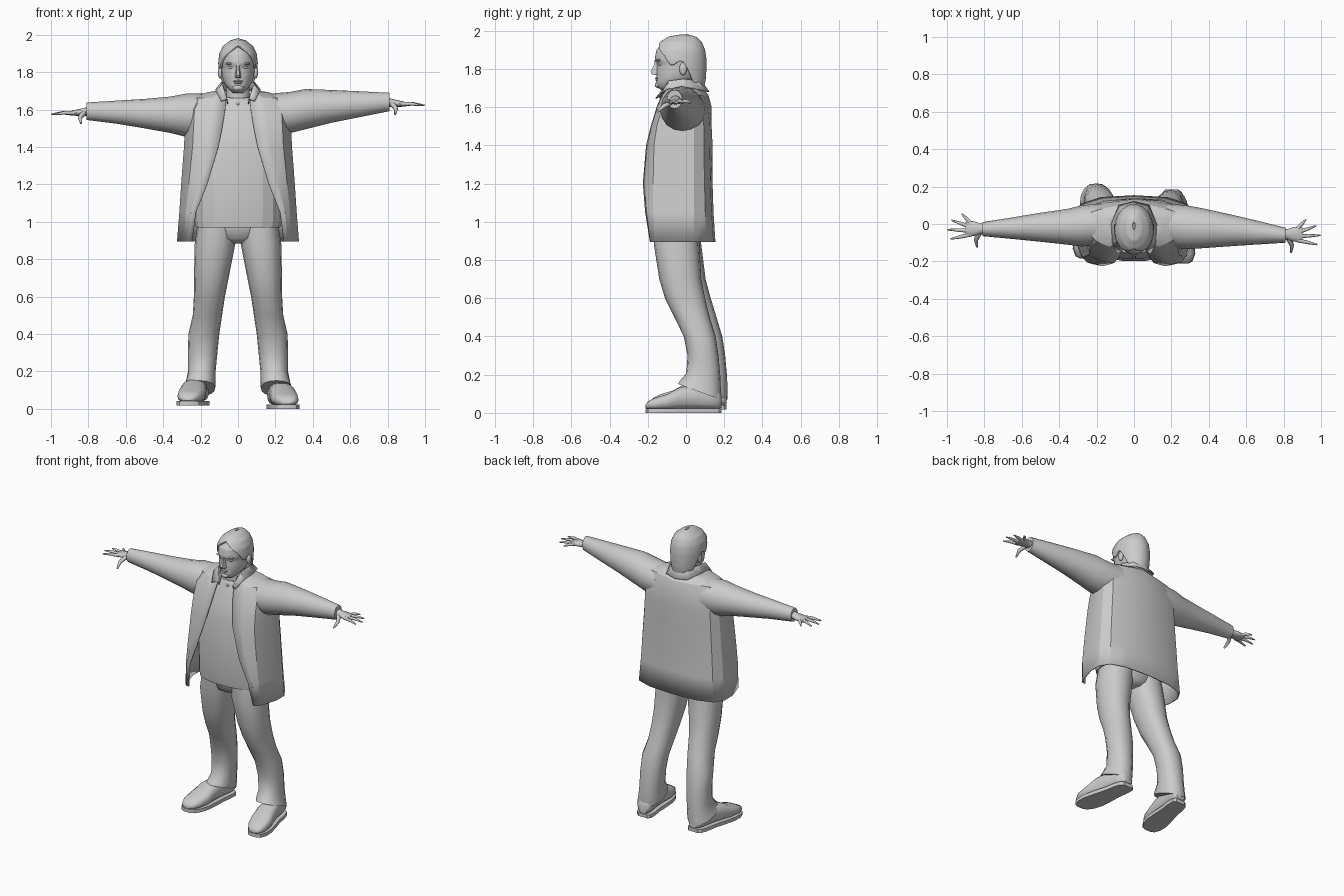
import bpy, bmesh, math
from mathutils import Vector

if "Cube" in bpy.data.objects:
    bpy.data.objects.remove(bpy.data.objects["Cube"])

GREY = bpy.data.materials.new("plain_grey")
GREY.diffuse_color = (0.6, 0.6, 0.6, 1)
GREY.use_nodes = True
GREY.node_tree.nodes["Principled BSDF"].inputs["Base Color"].default_value = GREY.diffuse_color


def grid(name, rows, closed=True, caps=True, angle=40, thick=0):
    """Skin a list of point rows with quads."""
    bm = bmesh.new()
    vr = [[bm.verts.new(p) for p in r] for r in rows]
    n = len(rows[0])
    for a, b in zip(vr, vr[1:]):
        for i in range(n if closed else n - 1):
            j = (i + 1) % n
            bm.faces.new((a[i], a[j], b[j], b[i]))
    if closed and caps:
        bm.faces.new(vr[0])
        bm.faces.new(vr[-1])
    bmesh.ops.remove_doubles(bm, verts=bm.verts, dist=0.0002)
    bmesh.ops.recalc_face_normals(bm, faces=bm.faces)
    me = bpy.data.meshes.new(name)
    bm.to_mesh(me)
    bm.free()
    me.materials.append(GREY)
    ob = bpy.data.objects.new(name, me)
    bpy.context.collection.objects.link(ob)
    bpy.ops.object.select_all(action='DESELECT')
    ob.select_set(True)
    bpy.context.view_layer.objects.active = ob
    bpy.ops.object.shade_smooth_by_angle(angle=math.radians(angle))
    if thick:
        m = ob.modifiers.new("thickness", 'SOLIDIFY')
        m.thickness, m.offset = thick, 0
    return ob


def oval(a0, a1, b0, b1, n=16, e=1.0):
    """Rounded outline inside a rectangle; e < 1 makes it boxier."""
    f = lambda v: math.copysign(abs(v) ** e, v)
    return [((a0 + a1) / 2 + (a1 - a0) / 2 * f(math.cos(t)), (b0 + b1) / 2 + (b1 - b0) / 2 * f(math.sin(t)))
            for t in (2 * math.pi * i / n for i in range(n))]


def tube(name, pts, radii, n=8):
    """Tapered tube through points."""
    pts, rows = [Vector(p) for p in pts], []
    for i, p in enumerate(pts):
        d = (pts[min(i + 1, len(pts) - 1)] - pts[max(i - 1, 0)]).normalized()
        u = d.cross(Vector((0, 0.1, 1))).normalized()
        w = d.cross(u)
        rows.append([p + radii[i] * (u * x + w * y) for x, y in oval(-1, 1, -1, 1, n)])
    return grid(name, rows, angle=50)


def lerp(table, v):
    """Interpolate rows keyed by their first value, in rising order."""
    for a, b in zip(table, table[1:]):
        if v <= b[0]:
            k = max(0, (v - a[0]) / (b[0] - a[0]))
            return [p + (q - p) * k for p, q in zip(a[1:], b[1:])]
    return list(table[-1][1:])


def skull(name, table, low, top, n=48, m=24, caps=True):
    """Head shell: table of z, half width, front y, back y; low(angle) is its lower edge."""
    rows = []
    for j in range(m + 1):
        row = []
        for i in range(n):
            t = 2 * math.pi * i / n
            z = top - (top - low(math.degrees(min(t, 2 * math.pi - t)))) * (j / m) ** 1.5
            rx, f, b = lerp(table, z)
            mid = (f + b) / 2
            row.append((rx * math.sin(t), mid - (b - f) / 2 * math.cos(t), z))
        rows.append(row)
    return grid(name, rows, caps=caps, angle=60)


def mirrored(half):
    """Row from its right half, ending on the centre line at x = 0."""
    return half + [(-x, y, z) for x, y, z in reversed(half[:-1])]


# Head, hair and face
skull("head", [(1.69, .03, -.13, -.03), (1.705, .046, -.155, 0), (1.73, .066, -.158, .03), (1.745, .076, -.153, .05),
               (1.78, .086, -.155, .08), (1.825, .089, -.15, .09), (1.845, .092, -.165, .09), (1.9, .09, -.155, .085),
               (1.94, .07, -.12, .07), (1.965, .02, -.06, .03)], lambda a: 1.69, 1.965)
hairline = [(0, 1.945), (15, 1.93), (35, 1.905), (55, 1.865), (70, 1.81), (80, 1.83), (95, 1.845),
            (108, 1.79), (120, 1.71), (140, 1.68), (180, 1.67)]
hair = skull("hair", [(1.67, .06, -.08, .085), (1.7, .08, -.1, .095), (1.75, .096, -.14, .104), (1.8, .103, -.16, .107),
                      (1.85, .106, -.17, .107), (1.9, .1, -.166, .1), (1.94, .08, -.138, .083), (1.97, .042, -.09, .052),
                      (1.98, .008, -.03, .01)], lambda a: lerp(hairline, a)[0], 1.98, caps=False)
m = hair.modifiers.new("thickness", 'SOLIDIFY')
m.thickness, m.offset = .012, -1
grid("nose", [[(x * w, y, z) for x, y in ((-1, -.14), (-.45, f), (.45, f), (1, -.14))] for z, w, f in
              ((1.85, .01, -.163), (1.82, .012, -.168), (1.785, .019, -.185), (1.772, .02, -.178), (1.768, .016, -.15))])


def ball(name, c, r, n=12):
    rows = [[(c[0] + r[0] * math.sin(p) * x, c[1] + r[1] * math.sin(p) * y, c[2] + r[2] * math.cos(p))
             for x, y in oval(-1, 1, -1, 1, n)] for p in (math.pi * k / 8 for k in range(9))]
    return grid(name, rows, caps=False, angle=60)


ball("upper_lip", (0, -.15, 1.752), (.026, .012, .006))
ball("lower_lip", (0, -.15, 1.742), (.022, .011, .006))
ball("chin", (0, -.145, 1.716), (.03, .018, .016))
for s, side in ((1, "right"), (-1, "left")):
    ball(side + "_eye", (s * .036, -.132, 1.826), (.016, .014, .009))
    ball(side + "_brow", (s * .038, -.143, 1.846), (.028, .013, .007))
    ball(side + "_ear", (s * .095, -.015, 1.80), (.013, .02, .034))
tube("neck", [(0, -.03, 1.58), (0, -.035, 1.66), (0, -.04, 1.76)], [.075, .064, .062], 16)

# Shirt, with a small neckband
shirt = [(.97, .225, -.19, .08), (1.0, .23, -.195, .09), (1.2, .235, -.2, .1), (1.4, .225, -.185, .1),
         (1.5, .22, -.165, .1), (1.6, .17, -.125, .09), (1.655, .075, -.105, .05)]
grid("shirt", [[(x, y, z) for x, y in oval(-w, w, f, b, 18, .8)] for z, w, f, b in shirt], angle=12)
grid("neckband", [[(x, y, z - .2 * (y + .03) * (y < -.03) * -1) for x, y in oval(-w, w, -.035 - w, -.035 + w, 16)]
                  for z, w in ((1.64, .078), (1.675, .069))], caps=False, thick=.006)

# Open coat: z, edge x, edge y, front corner x, y, side x, back corner y, back y
coat = [(.895, .245, -.185, .285, -.16, .322, .14, .15), (1.05, .225, -.21, .275, -.17, .31, .13, .14),
        (1.2, .165, -.222, .26, -.17, .30, .125, .135), (1.4, .105, -.205, .24, -.165, .285, .12, .135),
        (1.5, .085, -.18, .235, -.15, .28, .12, .13), (1.6, .068, -.15, .23, -.12, .27, .11, .13),
        (1.66, .062, -.125, .2, -.09, .25, .085, .115), (1.69, .06, -.1, .13, -.07, .16, .06, .09),
        (1.7, .06, -.09, .08, -.06, .085, .045, .065)]
rows = []
for z, ex, ey, cx, cy, sx, bc, by in coat:
    k = min(1, sx / .25)
    rows.append(mirrored([(ex, ey, z), ((ex + cx) / 2, (ey + cy) / 2 - .012, z), (cx, cy, z), (sx, -.04 * k, z),
                          (sx, .04 * k, z), (.88 * sx, bc * .75, z), (.55 * sx, bc, z), (0, by, z)]))
grid("coat", rows, closed=False, angle=22, thick=.008)

# Turned-down collar: inner base, fold, outer edge
collar = [[(.055, -.13, 1.63), (.065, -.08, 1.68), (.07, -.01, 1.7), (.05, .05, 1.7), (0, .07, 1.7)],
          [(.06, -.142, 1.655), (.085, -.09, 1.735), (.09, -.01, 1.745), (.06, .065, 1.735), (0, .085, 1.73)],
          [(.09, -.158, 1.645), (.115, -.1, 1.695), (.12, 0, 1.705), (.08, .1, 1.685), (0, .12, 1.68)]]
grid("collar", [mirrored(r) for r in collar], closed=False, angle=25, thick=.006)

# Sleeves (x, bottom z, top z, front y, back y) and hands
sleeves = {1: [(.17, 1.47, 1.685, -.12, .11), (.28, 1.475, 1.695, -.135, .1), (.36, 1.495, 1.71, -.13, .085),
               (.5, 1.53, 1.705, -.12, .055), (.65, 1.56, 1.698, -.11, .02), (.81, 1.592, 1.69, -.1, -.02)],
           -1: [(.17, 1.455, 1.685, -.11, .11), (.28, 1.455, 1.685, -.12, .1), (.36, 1.475, 1.67, -.11, .08),
                (.5, 1.5, 1.657, -.095, .06), (.65, 1.525, 1.648, -.08, .035), (.81, 1.545, 1.638, -.065, .01)]}
tips = [(.92, .08), (.975, .045), (.998, -.005), (.98, -.055)]
for s, side in ((1, "right"), (-1, "left")):
    grid(side + "_sleeve", [[(s * x, y, z) for y, z in oval(f, b, z0, z1, 16)] for x, z0, z1, f, b in sleeves[s]],
         angle=35)
    hy, hz = (-.055, 1.64) if s > 0 else (-.025, 1.592)
    palm = [(.78, .03, .028), (.82, .027, .022), (.85, .038, .018), (.885, .043, .014), (.9, .036, .01)]
    grid(side + "_palm", [[(s * x, hy + y, hz - (x - .78) * .1 + z) for y, z in oval(-w, w, -h, h, 12)]
                          for x, w, h in palm], angle=60)
    for i, (tx, ty) in enumerate(tips):
        by = .031 - .021 * i
        tube(f"{side}_finger_{i + 1}", [(s * .875, hy + by, hz - .01), (s * (.875 + tx) / 2, hy + (by + ty) / 2, hz - .009),
                                        (s * tx, hy + ty, hz - .017)], [.011, .0095, .004])
    tube(side + "_thumb", [(s * .825, hy - .02, hz - .01), (s * .845, hy - .06, hz - .035),
                           (s * .84, hy - .097, hz - .065)], [.015, .012, .005])

# Trousers: z, inner x, outer x, front y, back y, hem slope
legs = [(1.02, 0, .21, -.16, .07, 0), (.88, .015, .232, -.168, .07, 0), (.7, .05, .235, -.14, .08, 0),
        (.6, .07, .236, -.11, .1, 0), (.5, .085, .242, -.06, .125, 0), (.4, .1, .265, -.012, .155, 0),
        (.3, .11, .268, .008, .17, 0), (.2, .12, .268, .002, .18, .1), (.14, .12, .28, -.03, .183, .3),
        (.11, .122, .29, -.042, .182, .37), (.11, .14, .27, -.02, .16, .37)]
grid("hips", [[(x, y, z) for x, y in oval(-w, w, f, b, 20)] for z, w, f, b in
              ((.885, .05, -.1, .03), (.91, .13, -.15, .06), (.98, .21, -.165, .075), (1.1, .215, -.16, .08))], angle=60)

# Shoes: y, half width, bottom z, top z
shoe = [(-.212, .02, .02, .035), (-.2, .045, .014, .055), (-.16, .066, .01, .075), (-.1, .074, .01, .092),
        (-.03, .068, .012, .13), (.05, .058, .014, .14), (.13, .056, .014, .13), (.17, .048, .016, .11),
        (.185, .03, .02, .09)]
for s, side in ((1, "right"), (-1, "left")):
    off = 0 if s > 0 else .035
    grid(side + "_trouser_leg", [[(s * x, y + off * min(1, max(0, 1.02 - z) * 2), z - sl * (y - .07))
                                  for x, y in oval(x0, x1, f, b, 16, .9)] for z, x0, x1, f, b, sl in legs], angle=50)
    lift = 0 if s > 0 else .018
    centre = lambda y: s * (.232 - y * .16)
    grid(side + "_shoe", [[(centre(y) + x, y + off * .8, z + lift + .006) for x, z in oval(-w, w, z0, z1, 14, .75)]
                          for y, w, z0, z1 in shoe], angle=45)
    # Flat sole with a slight rim
    outline = [(y, w + .004) for y, w, _, _ in shoe]
    ring = [(centre(y) + w, y + off * .8) for y, w in outline] + [(centre(y) - w, y + off * .8) for y, w in outline[::-1]]
    grid(side + "_sole", [[(x, y, z + lift) for x, y in ring] for z in (0, .024)], angle=30)
